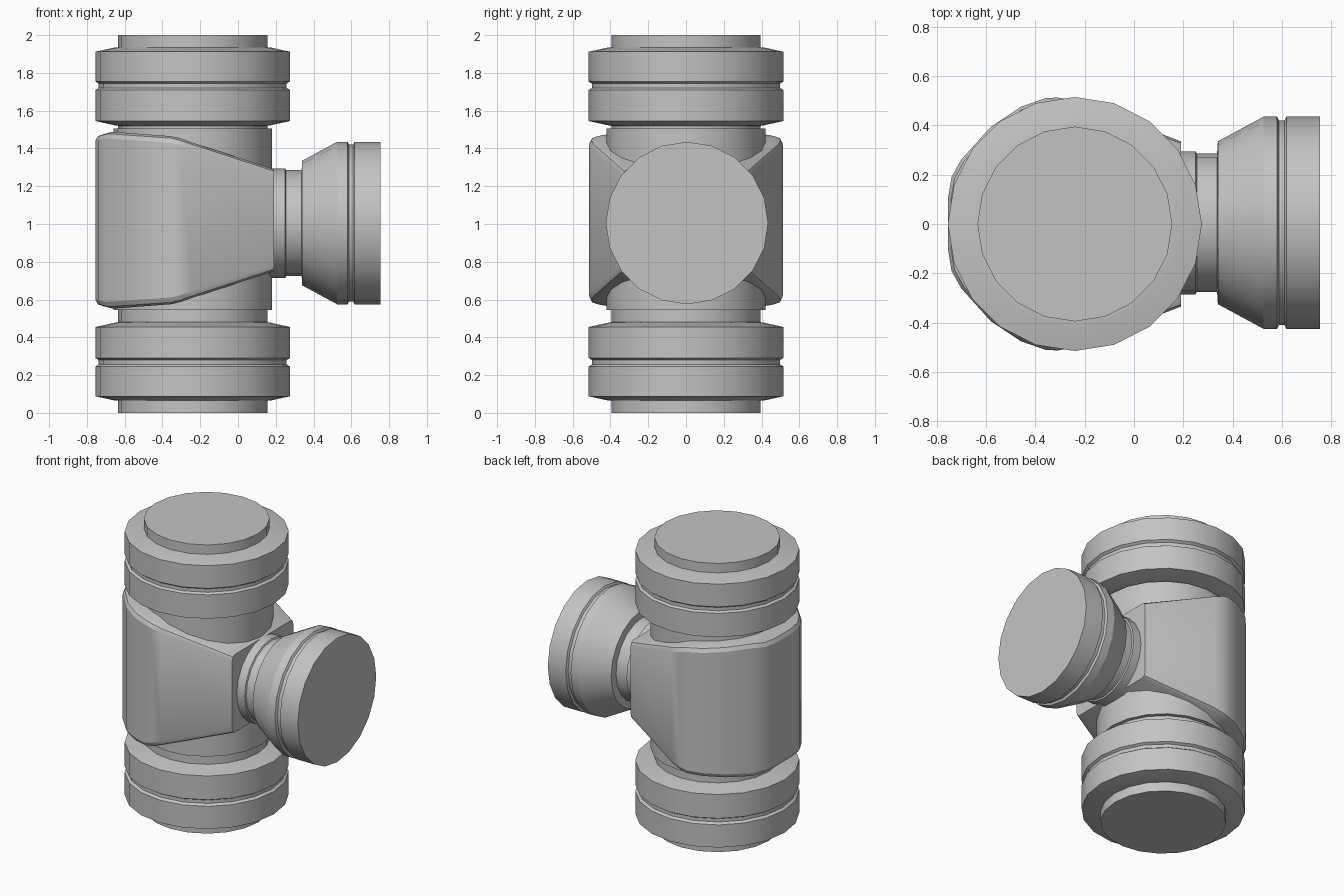
import bpy, bmesh, math
from mathutils import Matrix

cube = bpy.data.objects.get("Cube")
if cube:
    bpy.data.objects.remove(cube, do_unlink=True)

SIDES = 20
AXIS_X = -0.24

grey = bpy.data.materials.new("plain grey")
grey.use_nodes = True
colour = (0.55, 0.55, 0.55, 1)
grey.diffuse_color = colour
grey.node_tree.nodes["Principled BSDF"].inputs["Base Color"].default_value = colour


def finish(name, bm, matrix=Matrix()):
    bmesh.ops.recalc_face_normals(bm, faces=bm.faces)
    bm.transform(matrix)
    mesh = bpy.data.meshes.new(name)
    bm.to_mesh(mesh)
    bm.free()
    mesh.materials.append(grey)
    obj = bpy.data.objects.new(name, mesh)
    bpy.context.collection.objects.link(obj)
    bpy.ops.object.select_all(action='DESELECT')
    obj.select_set(True)
    bpy.context.view_layer.objects.active = obj
    bpy.ops.object.shade_smooth_by_angle(angle=math.radians(25))
    return obj


def bridge(bm, rings):
    for a, b in zip(rings, rings[1:]):
        for i in range(len(a)):
            j = (i + 1) % len(a)
            bm.faces.new((a[i], a[j], b[j], b[i]))


def lathe(name, profile, matrix):
    """Turn (radius, height) points about z and close both ends."""
    bm = bmesh.new()
    turn = math.tau / SIDES
    rings = [[bm.verts.new((r * math.cos(i * turn), r * math.sin(i * turn), h))
              for i in range(SIDES)] for r, h in profile]
    bridge(bm, rings)
    bm.faces.new(rings[0])
    bm.faces.new(rings[-1])
    return finish(name, bm, matrix)


# Grooved end coupling, used at both ends of the upright pipe
coupling = [(0.395, 0), (0.395, 0.065), (0.42, 0.067), (0.515, 0.088),
            (0.515, 0.245), (0.498, 0.257), (0.498, 0.28), (0.515, 0.29),
            (0.515, 0.455), (0.41, 0.478), (0.395, 0.48), (0.395, 0.6)]
upright = Matrix.Translation((AXIS_X, 0, 0))
lathe("lower_coupling", coupling, upright)
lathe("upper_coupling", [(r, 2 - h) for r, h in coupling], upright)

# Middle sleeve of the pipe
lathe("pipe_sleeve", [(0.42, 0.545), (0.42, 1.505)], upright)

# Side port with a neck, a flared collar and a grooved rim
port = [(0.29, 0), (0.29, 0.25), (0.28, 0.255), (0.28, 0.337), (0.33, 0.34),
        (0.43, 0.525), (0.43, 0.58), (0.415, 0.588), (0.415, 0.61),
        (0.43, 0.618), (0.43, 0.755)]
lathe("side_port", port,
      Matrix.Translation((0, 0.005, 1.005)) @ Matrix.Rotation(math.pi / 2, 4, 'Y'))

# Saddle block: rounded back, straight flanks narrowing towards the port
plan = [(-0.755, 0.1), (-0.74, 0.19), (-0.7, 0.262), (-0.58, 0.395),
        (-0.46, 0.475), (-0.36, 0.51), (-0.31, 0.513), (-0.24, 0.5), (0.19, 0.335)]
ridge = [(-0.755, 0.455), (-0.7, 0.468), (-0.34, 0.443), (0.19, 0.27)]
MID_Z = 1.02


def half_height(x):
    for (x0, h0), (x1, h1) in zip(ridge, ridge[1:]):
        if x <= x1:
            return h0 + (h1 - h0) * (x - x0) / (x1 - x0)
    return ridge[-1][1]


def block_ring(bm, sign, inset, drop):
    loop = plan + [(x, -y) for x, y in reversed(plan)]
    ring = []
    for x, y in loop:
        px = AXIS_X + (x - AXIS_X) * inset if x < AXIS_X else x
        ring.append(bm.verts.new((px, y * inset, MID_Z + sign * (half_height(x) - drop))))
    return ring


bm = bmesh.new()
levels = [(-1, 0.92, 0), (-1, 0.975, 0.01), (-1, 1, 0.035),
          (1, 1, 0.035), (1, 0.975, 0.01), (1, 0.92, 0)]
rings = [block_ring(bm, *level) for level in levels]
bridge(bm, rings)
for ring in (rings[0], rings[-1]):
    for i in range(len(plan) - 1):
        bm.faces.new((ring[i], ring[i + 1], ring[-2 - i], ring[-1 - i]))
finish("saddle_block", bm)
